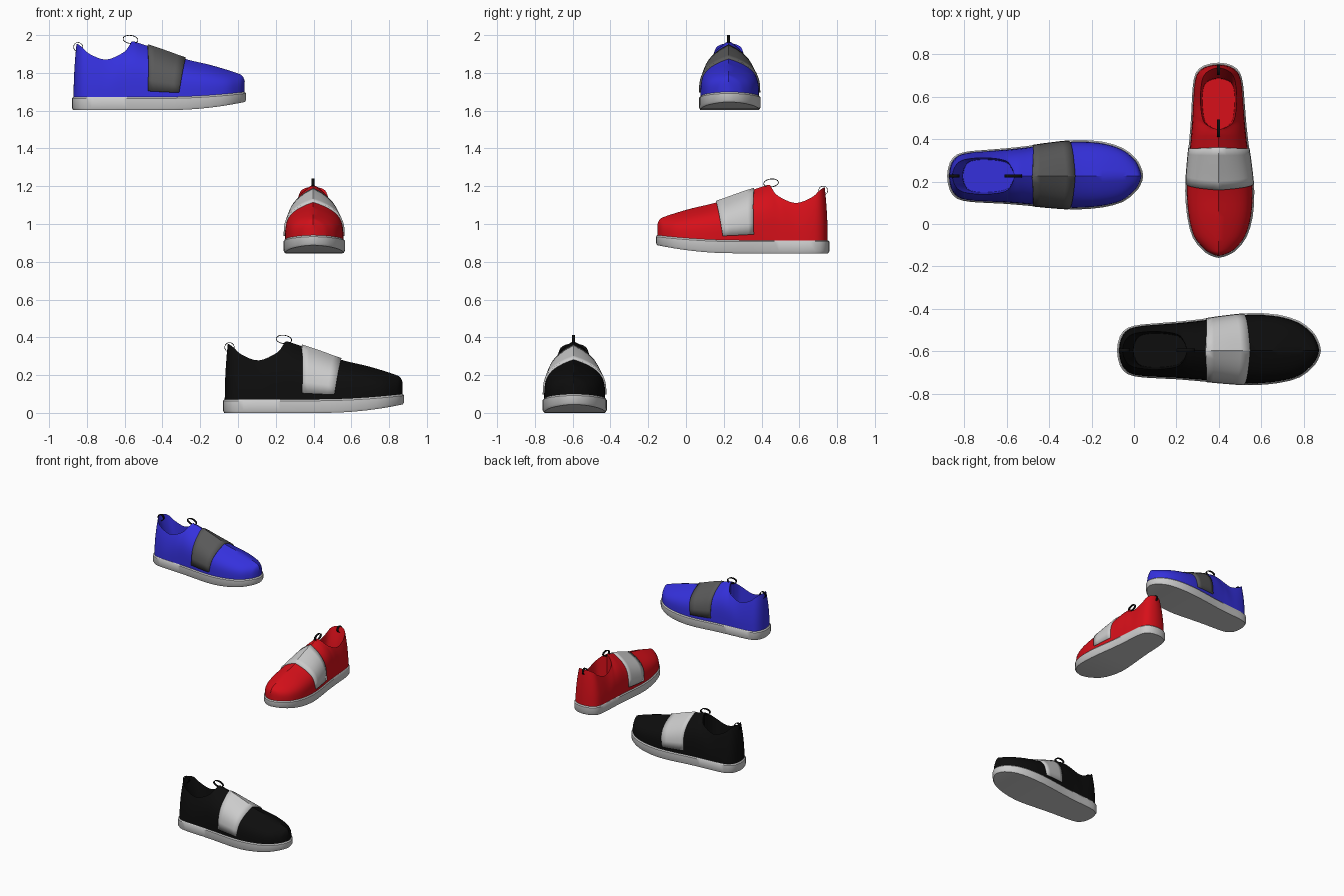
import bpy, bmesh, math

if "Cube" in bpy.data.objects:
    bpy.data.objects.remove(bpy.data.objects["Cube"])

# Half-shoe stations, toe to heel:
# outline x, left half-width, right half-width, top x, top y, top z, side bulge
ROWS = [
    (.880, .000, .000, .872, .000, .160, 4), (.866, .050, .045, .860, .000, .187, 4),
    (.840, .090, .080, .838, .000, .200, 4), (.780, .137, .127, .780, .000, .220, 4),
    (.680, .168, .154, .680, .000, .249, 4), (.550, .176, .164, .550, .000, .280, 4),
    (.420, .163, .156, .420, .000, .326, 4), (.320, .148, .146, .310, .000, .362, 4),
    (.250, .140, .140, .255, .000, .378, 4), (.200, .135, .136, .238, .036, .358, 3.5),
    (.160, .132, .134, .205, .075, .318, 3), (.100, .127, .131, .110, .089, .278, 2.2),
    (.030, .121, .126, .020, .083, .308, 2), (-.030, .106, .112, -.022, .068, .345, 2),
    (-.066, .068, .072, -.045, .038, .362, 2), (-.080, .000, .000, -.054, .000, .365, 2)]
LAST = len(ROWS) - 1


def mirrored(r):
    return (r[0], -r[1], -r[2], r[3], -r[4], r[5], r[6])


PADDED = [mirrored(ROWS[1])] + ROWS + [mirrored(ROWS[-2])]


def station(u):
    """Smooth interpolation between stations."""
    i = min(int(u), LAST - 1)
    t = u - i
    out = []
    for a, b, c, d in zip(*PADDED[i:i + 4]):
        out.append(b + .5 * t * (c - a + t * (2 * a - 5 * b + 4 * c - d + t * (3 * (b - c) + d - a))))
    for k in (1, 2, 4):
        out[k] = max(0, out[k])
    return out


def sole_top(x):
    return .072 + .028 * max(0, (x - .4) / .48) ** 2


def sole_bottom(x):
    return .045 * max(0, (x - .45) / .43) ** 2


def surf(u, s, side):
    """Point on the upper: s runs from the sole (0) to the top (1)."""
    ox, wl, wr, rx, ry, rz, a = station(u)
    ox, oy = .4 + (ox - .4) * .98, (wl if side > 0 else wr) * .95
    f, zb = s ** a, sole_top(ox) - .012
    return (ox + (rx - ox) * f, side * (oy + (ry - oy) * f), zb + (rz - zb) * s)


def steps(a, b, n):
    return [a + (b - a) * i / n for i in range(n + 1)]


def make(name, grids, place, mat=None, thickness=0, caps=(), ring=False):
    """Skin each grid of points with quads and place it as one object."""
    bm = bmesh.new()
    for g in grids:
        vs = [[bm.verts.new(p) for p in row] for row in g]
        n = len(vs[0])
        for r0, r1 in zip(vs, vs[1:]):
            for j in range(n if ring else n - 1):
                k = (j + 1) % n
                bm.faces.new((r0[j], r0[k], r1[k], r1[j]))
    for c in caps:
        bm.faces.new([bm.verts.new(p) for p in c])
    bmesh.ops.remove_doubles(bm, verts=bm.verts, dist=.0008)
    bmesh.ops.recalc_face_normals(bm, faces=bm.faces)
    me = bpy.data.meshes.new(name)
    bm.to_mesh(me)
    bm.free()
    ob = bpy.data.objects.new(name, me)
    bpy.context.collection.objects.link(ob)
    ob.location, ob.scale = place[0], (place[1],) * 3
    ob.rotation_euler = (0, 0, place[2])
    if mat:
        me.materials.append(mat)
    if thickness:
        m = ob.modifiers.new("thickness", "SOLIDIFY")
        m.thickness, m.offset = thickness, 0
    bpy.ops.object.select_all(action="DESELECT")
    ob.select_set(True)
    bpy.context.view_layer.objects.active = ob
    bpy.ops.object.shade_smooth_by_angle(angle=math.radians(35))


def material(name, r, g, b):
    m = bpy.data.materials.new(name)
    m.diffuse_color = (r, g, b, 1)
    m.use_nodes = True
    m.node_tree.nodes["Principled BSDF"].inputs["Base Color"].default_value = m.diffuse_color
    return m


def ribbon(cx, cz, rx, rz, tilt):
    """Closed pull-tab loop, seen as an ellipse from the side."""
    g = []
    for t in steps(0, 2 * math.pi, 24):
        a, b = rx * math.cos(t), rz * math.sin(t)
        x, z = a * math.cos(tilt) - b * math.sin(tilt), a * math.sin(tilt) + b * math.cos(tilt)
        g.append([(cx + x, y, cz + z) for y in (-.008, .008)])
    return g


def sole_section(u):
    x, wl, wr = station(u)[:3]
    xi = .4 + (x - .4) * .985
    zt, zb = sole_top(x), sole_bottom(x)
    half = [(xi, .96, zt), (x, 1, zt - .008), (x, 1, zb + .012), (xi, .96, zb)]
    return ([(a, wl * k, z) for a, k, z in half] +
            [(a, -wr * k, z) for a, k, z in reversed(half)])


def lining_column(u, side):
    x, y, z = surf(u, 1, side)
    fx = .1 + (x - .1) * (.66 if x < .1 else 1)
    col = []
    for t in steps(0, 1, 5):
        k = math.sin(t * math.pi / 2) if x < .1 else t
        col.append((x + (fx - x) * k, y * (1 - .1 * t), z + (.1 - z) * t))
    return col


def shoe(label, place, colour, strap_mat):
    # sole
    make(label + "_sole", [[sole_section(u) for u in steps(0, LAST, 2 * LAST)]], place, ring=True)
    # upper
    heights = [k ** .6 for k in steps(0, 1, 12)]
    make(label + "_upper", [[[surf(u, s, side) for s in heights]
                             for u in steps(0, LAST, 4 * LAST)] for side in (1, -1)], place, colour)
    # inner lining and insole
    us = steps(8, LAST, 28)
    cols = [lining_column(u, 1) for u in us] + [lining_column(u, -1) for u in us[-2::-1]]
    make(label + "_lining", [cols], place, colour, caps=[[c[-1] for c in cols[:-1]]])
    # strap over the instep
    hs = [.15 + .85 * k ** .65 for k in steps(0, 1, 9)]
    make(label + "_strap", [[[surf(u, s, side) for u in steps(5.32 - .28 * s, 6.8 - .08 * s, 5)]
                             for s in hs] for side in (1, -1)], place, strap_mat, thickness=.018)
    # pull tabs
    make(label + "_tongue_loop", [ribbon(.243, .389, .041, .022, -.12)], place, black, thickness=.004)
    make(label + "_heel_loop", [ribbon(-.045, .347, .025, .025, 0)], place, black, thickness=.003)


black = material("black", .004, .004, .004)
red = material("red", .68, .005, .01)
blue = material("blue", .035, .03, .72)
dark_grey = material("dark_grey", .1, .1, .1)

shoe("black_shoe", ((0, -.595, 0), 1, 0), black, None)
shoe("blue_shoe", ((-.803, .226, 1.603), .962, 0), blue, dark_grey)
shoe("red_shoe", ((.398, .683, .845), .957, -math.pi / 2), red, None)
